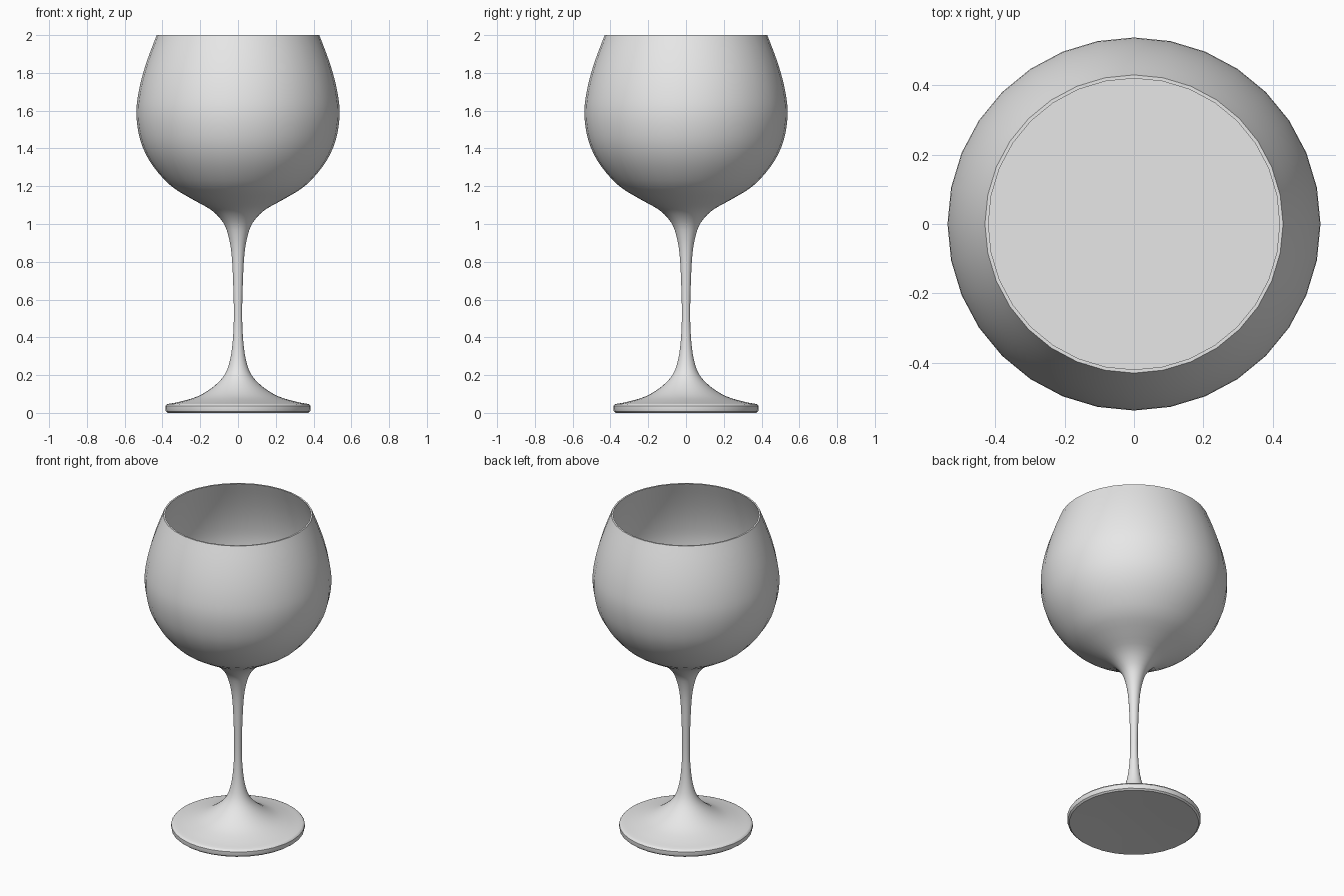
import bpy, bmesh, math
from mathutils import Vector

if "Cube" in bpy.data.objects:
    bpy.data.objects.remove(bpy.data.objects["Cube"])

SIDES = 32
LIQUID_Z = 1.42

grey = bpy.data.materials.new("plain_grey")
grey.diffuse_color = (0.8, 0.8, 0.8, 1)
grey.use_nodes = True
grey.node_tree.nodes["Principled BSDF"].inputs["Base Color"].default_value = grey.diffuse_color


def smooth_curve(pts, steps=3):
    """Catmull-Rom curve through (radius, height) points."""
    p = [Vector(q) for q in pts]
    p = [2 * p[0] - p[1]] + p + [2 * p[-1] - p[-2]]
    out = []
    for a, b, c, d in zip(p, p[1:], p[2:], p[3:]):
        for i in range(steps):
            t = i / steps
            out.append(0.5 * (2 * b + (c - a) * t + (2 * a - 5 * b + 4 * c - d) * t * t
                              + (3 * b - a - 3 * c + d) * t ** 3))
    out.append(p[-2])
    return [(q.x, q.y) for q in out]


def lathe(name, profile):
    """Turn a profile, running from axis to axis, around z."""
    bm = bmesh.new()
    rings = []
    for r, z in profile:
        if r < 1e-5:
            rings.append([bm.verts.new((0, 0, z))] * SIDES)
        else:
            rings.append([bm.verts.new((r * math.cos(math.tau * i / SIDES),
                                        r * math.sin(math.tau * i / SIDES), z))
                          for i in range(SIDES)])
    for lo, hi in zip(rings, rings[1:]):
        for i in range(SIDES):
            j = (i + 1) % SIDES
            bm.faces.new(list(dict.fromkeys((lo[i], lo[j], hi[j], hi[i]))))
    bmesh.ops.recalc_face_normals(bm, faces=bm.faces)
    me = bpy.data.meshes.new(name)
    bm.to_mesh(me)
    bm.free()
    me.materials.append(grey)
    ob = bpy.data.objects.new(name, me)
    bpy.context.collection.objects.link(ob)
    bpy.ops.object.select_all(action='DESELECT')
    ob.select_set(True)
    bpy.context.view_layer.objects.active = ob
    bpy.ops.object.shade_smooth_by_angle(angle=math.radians(35))
    return ob


# Foot underside and rim
foot = [(0, 0.012), (0.2, 0.007), (0.372, 0.0), (0.382, 0.008), (0.385, 0.02),
        (0.385, 0.036), (0.378, 0.045)]

# Outside: foot top, stem, bowl up to the rim
outside = smooth_curve([
    (0.372, 0.047), (0.305, 0.06), (0.215, 0.087), (0.135, 0.135), (0.072, 0.2),
    (0.042, 0.28), (0.027, 0.39), (0.022, 0.52), (0.026, 0.7), (0.035, 0.85),
    (0.053, 0.945), (0.08, 1.01), (0.14, 1.073), (0.24, 1.13), (0.353, 1.2),
    (0.445, 1.3), (0.502, 1.4), (0.53, 1.5), (0.538, 1.6), (0.526, 1.7),
    (0.502, 1.8), (0.469, 1.9), (0.43, 2.0)])

# Inside of the bowl, from rim to bottom
inside = smooth_curve([
    (0.42, 2.0), (0.459, 1.9), (0.492, 1.8), (0.516, 1.7), (0.528, 1.6),
    (0.52, 1.5), (0.492, 1.4), (0.436, 1.305), (0.347, 1.212), (0.235, 1.143),
    (0.13, 1.085), (0.06, 1.05), (0.0, 1.04)])

lathe("wine_glass", foot + outside + inside)

# Drink filling the lower bowl, just inside the wall
level = min(range(len(inside)), key=lambda i: abs(inside[i][1] - LIQUID_Z))
body = [(max(r - 0.002, 0), z + 0.002) for r, z in inside[level:]]
lathe("drink", [(0, body[0][1])] + body)
